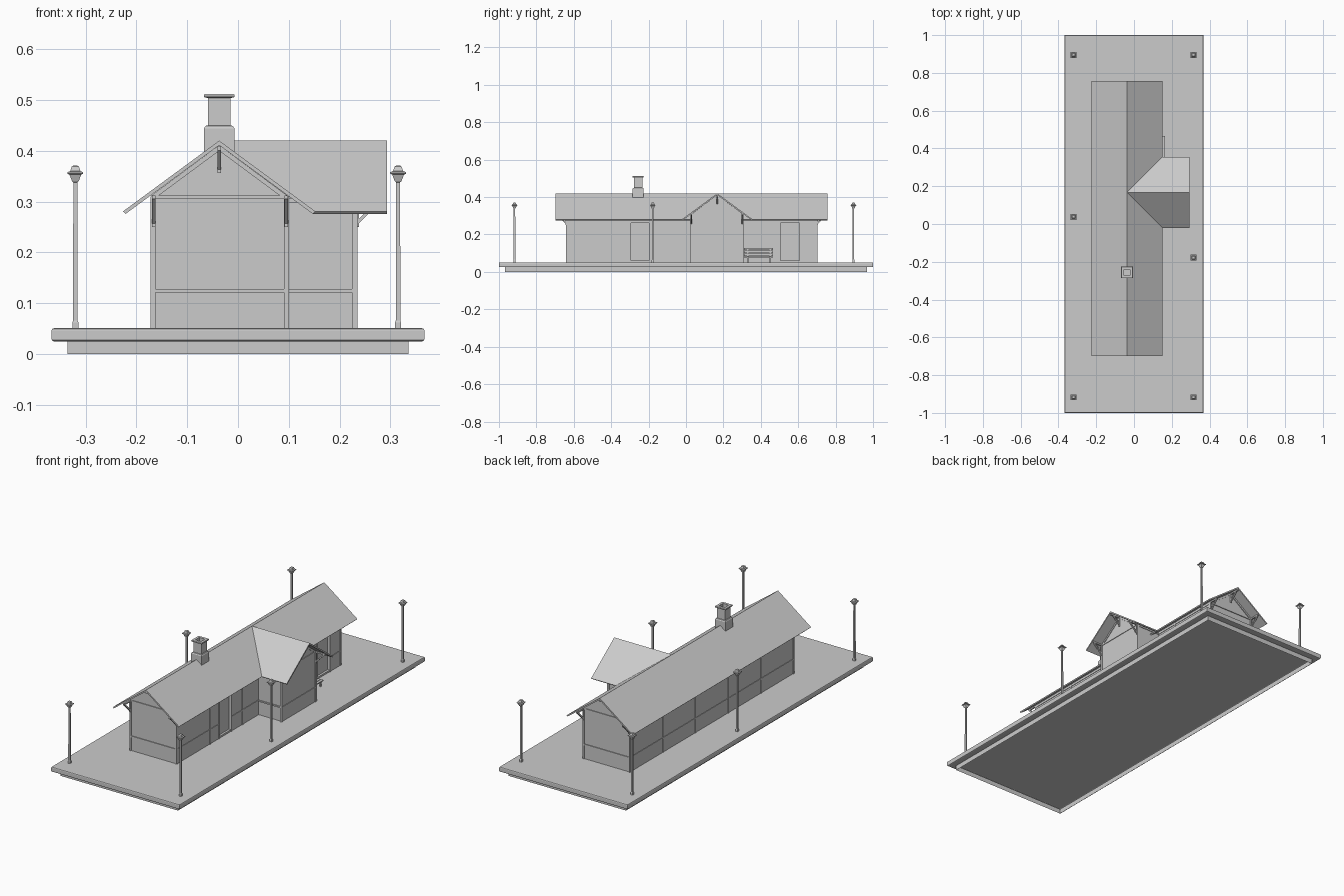
import bpy, bmesh

if "Cube" in bpy.data.objects:
    bpy.data.objects.remove(bpy.data.objects["Cube"])


def finish(name, bm):
    bmesh.ops.recalc_face_normals(bm, faces=bm.faces)
    me = bpy.data.meshes.new(name)
    bm.to_mesh(me)
    bm.free()
    ob = bpy.data.objects.new(name, me)
    bpy.context.collection.objects.link(ob)
    return ob


def prism(name, pts, axis, a, b, start=None):
    """Extrude a (horizontal, z) outline along axis; start(h) can mitre the first end."""
    bm = bmesh.new()
    put = (lambda h, z, t: (t, h, z)) if axis == 'x' else (lambda h, z, t: (h, t, z))
    r0 = [bm.verts.new(put(h, z, start(h) if start else a)) for h, z in pts]
    r1 = [bm.verts.new(put(h, z, b)) for h, z in pts]
    n = len(pts)
    bm.faces.new(r0)
    bm.faces.new(r1)
    for i in range(n):
        j = (i + 1) % n
        bm.faces.new((r0[i], r0[j], r1[j], r1[i]))
    return finish(name, bm)


def box(name, x0, x1, y0, y1, z0, z1):
    return prism(name, [(x0, z0), (x1, z0), (x1, z1), (x0, z1)], 'y', y0, y1)


def rect_stack(name, cx, cy, rings, closed=True):
    """Rectangular column through (half x, half y, z) rings, optionally open below."""
    bm = bmesh.new()
    loops = [[bm.verts.new((cx + sx * rx, cy + sy * ry, z))
              for sx, sy in ((-1, -1), (1, -1), (1, 1), (-1, 1))] for rx, ry, z in rings]
    for a, b in zip(loops, loops[1:]):
        for i in range(4):
            j = (i + 1) % 4
            bm.faces.new((a[i], a[j], b[j], b[i]))
    if closed:
        bm.faces.new(loops[0])
    bm.faces.new(loops[-1])
    return finish(name, bm)


def square_stack(name, cx, cy, rings):
    return rect_stack(name, cx, cy, [(r, r, z) for r, z in rings])


FLOOR, SLOPE, RIDGE = 0.051, 0.74, 0.42
XC, YC = -0.037, 0.167          # ridge lines of hall and wing
X0, X1, Y0, Y1 = -0.170, 0.0985, -0.64, 0.70
WX, WY0, WY1 = 0.233, 0.025, 0.305
DOORS = (("front", -.294, -.198), ("back", .506, .607))

# Platform: stepped shell, open underneath
edge = [(.032, 0), (.032, .025), (.005, .025), (.0015, .0265), (0, .030), (0, .046), (.0015, .0495), (.005, .051)]
rect_stack("platform", 0, 0, [(.367 - e, 1 - e, z) for e, z in edge], closed=False)


# Walls and roofs
def gable(c, h):
    return [(c - h, FLOOR), (c + h, FLOOR), (c + h, 0.411 - SLOPE * h), (c, 0.411), (c - h, 0.411 - SLOPE * h)]


def chevron(c):
    return [(c - .189, .281), (c, RIDGE), (c + .189, .281), (c + .184, .276), (c, .411), (c - .184, .276)]


walls = prism("hall_walls", gable((X0 + X1) / 2, (X1 - X0) / 2 - .001), 'y', Y0 + .002, Y1 - .002)
prism("wing_walls", gable(YC, .138), 'x', X1 - .004, WX - .001)
prism("hall_roof", chevron(XC), 'y', -0.698, 0.757)
prism("wing_roof", chevron(YC), 'x', 0, 0.293, start=lambda h: XC + abs(h - YC))


# Gable ends: trim, rake boards and brackets
def gable_end(tag, axis, c, lo, hi, wall, out):
    """axis is the direction the gable looks along, out is its sign."""
    def slab_at(name, h0, h1, z0, z1):
        a, b = sorted((wall - out * .004, wall + out * .002))
        if axis == 'y':
            box(name, h0, h1, a, b, z0, z1)
        else:
            box(name, a, b, h0, h1, z0, z1)
    slab_at(tag + "_post_left", lo, lo + .008, FLOOR, .309)
    slab_at(tag + "_post_right", hi - .008, hi, FLOOR, .309)
    slab_at(tag + "_belt", lo, hi, .121, .128)
    slab_at(tag + "_tie_board", lo, hi, .305, .312)
    hw = (hi - lo) / 2
    rake = [(c - hw, .411 - SLOPE * hw), (c, .411), (c + hw, .411 - SLOPE * hw),
            (c + hw - .004, .403 - SLOPE * hw), (c, .400), (c - hw + .004, .403 - SLOPE * hw)]
    prism(tag + "_rake_board", rake, axis, wall - out * .004, wall + out * .002)
    side = 'x' if axis == 'y' else 'y'
    for part, h, zt in (("left", lo + .004, .312), ("ridge", c, .408), ("right", hi - .004, .312)):
        zb = zt - (.06 if part != "ridge" else .05)
        d, w = zt - zb, wall
        shapes = {
            "beam": [(w, zt - .007), (w + out * .056, zt - .007), (w + out * .056, zt), (w, zt)],
            "brace": [(w, zb), (w, zb + .009), (w + out * (d - .014), zt - .005), (w + out * (d - .005), zt - .005)],
            "plate": [(w, zb - .002), (w + out * .005, zb - .002), (w + out * .005, zt), (w, zt)]}
        for kind, pts in shapes.items():
            prism(f"{tag}_{part}_bracket_{kind}", pts, side, h - .0035, h + .0035)


gable_end("front_gable", 'y', XC, X0, X1, Y0, -1)
gable_end("back_gable", 'y', XC, X0, X1, Y1, 1)
gable_end("wing_gable", 'x', YC, WY0, WY1, WX, 1)

# Long wall trim; the right belt and top board stop at doors and wing
belts = {"left": [(Y0, Y1)], "right": [(Y0, -.294), (-.198, WY0), (WY1, .506), (.607, Y1)]}
tops = {"left": [(Y0, Y1)], "right": [(Y0, WY0), (WY1, Y1)]}
for tag, x in (("left", X0), ("right", X1)):
    a, b = x - .002, x + .002
    for i in range(6):
        y = Y0 + .004 + i * (Y1 - Y0 - .008) / 5
        if tag == "right" and WY0 < y < WY1:
            continue
        box(f"{tag}_wall_post_{i}", a, b, y - .004, y + .004, FLOOR, .31)
    for i, (y0, y1) in enumerate(belts[tag]):
        box(f"{tag}_wall_belt_{i}", a + .0005, b - .0005, y0, y1, .121, .128)
    for i, (y0, y1) in enumerate(tops[tag]):
        box(f"{tag}_wall_top_board_{i}", a + .0005, b - .0005, y0, y1, .298, .306)
for tag, y in (("front", WY0), ("back", WY1)):
    box(f"wing_{tag}_belt", X1, WX, y - .002, y + .003, .121, .128)
    box(f"wing_{tag}_top_board", X1, WX, y - .002, y + .003, .298, .306)
    box(f"wing_{tag}_corner_post", WX - .009, WX + .002, y - .003, y + .003, FLOOR, .306)

# Recessed doorways with jambs and lintels
for tag, y0, y1 in DOORS:
    cut = box(f"{tag}_door_cutter", X1 - .012, X1 + .02, y0, y1, .06, .262)
    cut.hide_render = True
    cut.display_type = 'WIRE'
    mod = walls.modifiers.new(f"{tag}_doorway", 'BOOLEAN')
    mod.object, mod.operation, mod.solver = cut, 'DIFFERENCE', 'EXACT'
    for side, y in (("left", y0 - .006), ("right", y1)):
        box(f"{tag}_door_{side}_jamb", X1 - .004, X1 + .002, y, y + .006, FLOOR, .262)
    box(f"{tag}_door_lintel", X1 - .004, X1 + .002, y0 - .006, y1 + .006, .262, .268)

# Chimney with open flue
square_stack("chimney", XC, -.256, [(.030, .37), (.030, .444), (.027, .449), (.0225, .450), (.0225, .504),
                                    (.029, .505), (.0305, .508), (.029, .512), (.016, .512), (.016, .46)])

# Bench against the right wall
for i in range(3):
    box(f"bench_seat_slat_{i}", .118 + i * .016, .131 + i * .016, .31, .465, .076, .081)
    box(f"bench_back_slat_{i}", .111, .116, .31, .465, .086 + i * .015, .099 + i * .015)
for i, y in enumerate((.325, .447)):
    box(f"bench_back_leg_{i}", .106, .111, y, y + .008, FLOOR, .126)
    box(f"bench_front_leg_{i}", .152, .158, y, y + .008, FLOOR, .076)
    box(f"bench_rail_{i}", .109, .160, y, y + .008, .070, .076)

# Lamp posts
lamp = [(.006, FLOOR), (.006, .062), (.0045, .066), (.004, .338), (.0065, .340), (.0115, .353),
        (.0155, .355), (.0155, .358), (.010, .360), (.007, .369), (.004, .371)]
spots = [(-.320, -.917), (-.320, .038), (-.320, .895), (.315, -.917), (.315, -.178), (.315, .895)]
for i, (x, y) in enumerate(spots):
    square_stack(f"lamp_post_{i}", x, y, lamp)
